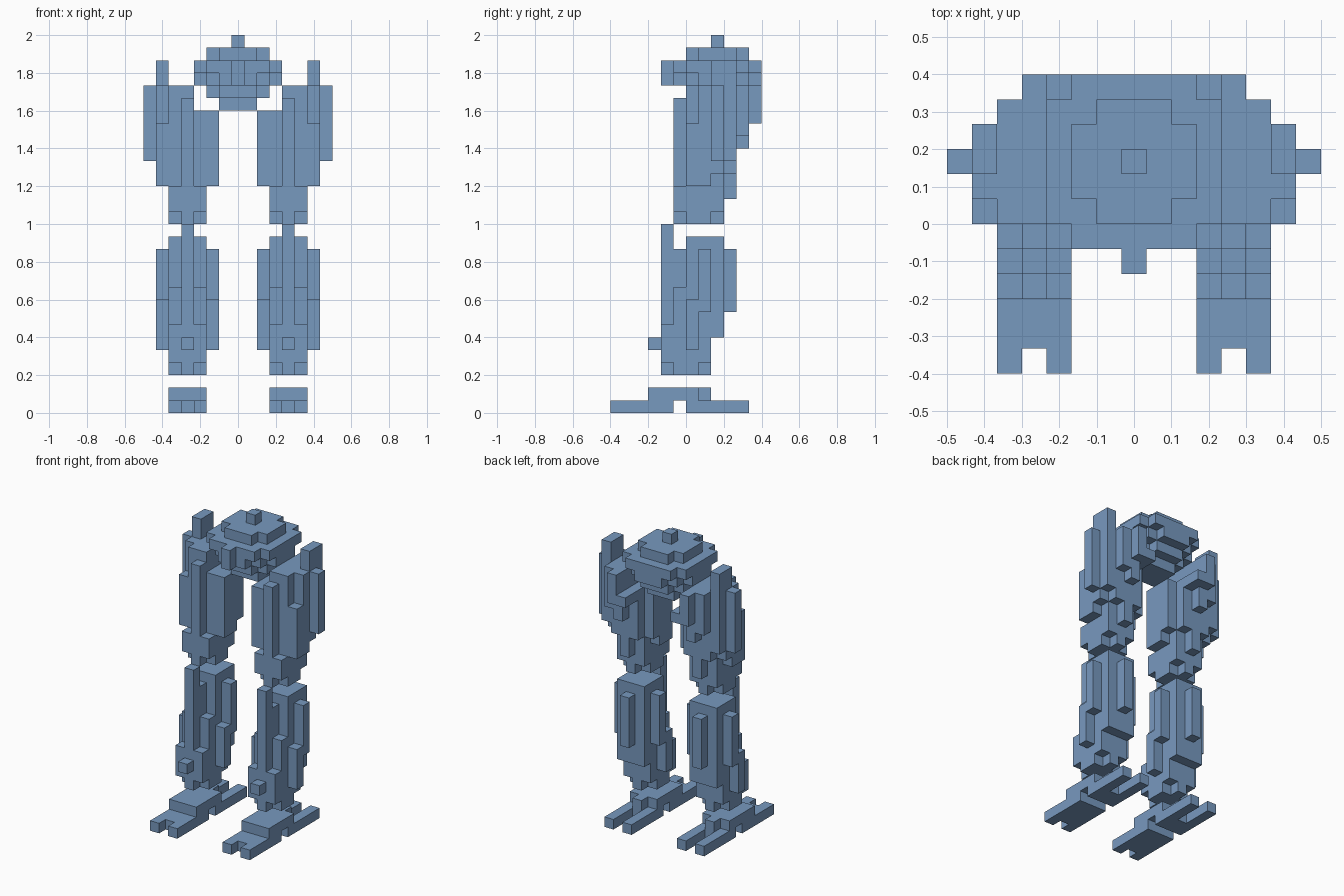
import bpy, bmesh, math
from mathutils import Vector

cube = bpy.data.objects.get("Cube")
if cube:
    bpy.data.objects.remove(cube, do_unlink=True)

U = 2 / 30  # one block

mat = bpy.data.materials.new("steel_blue")
mat.use_nodes = True
colour = (0.187, 0.319, 0.521, 1)
mat.diffuse_color = colour
mat.node_tree.nodes["Principled BSDF"].inputs["Base Color"].default_value = colour

DIRS = [Vector(d) for d in ((1, 0, 0), (-1, 0, 0), (0, 1, 0), (0, -1, 0), (0, 0, 1), (0, 0, -1))]


def blocks(name, boxes, mirror=False):
    """Union of block-aligned boxes (x0, x1, y0, y1, z0, z1), keeping only the outer skin."""
    cells = set()
    for x0, x1, y0, y1, z0, z1 in boxes:
        for i in range(round(x1 - x0)):
            for y in range(y0, y1):
                for z in range(z0, z1):
                    cells.add((x0 + i + 0.5, y + 0.5, z + 0.5))
    bm = bmesh.new()
    for c in cells:
        for d in DIRS:
            if tuple(Vector(c) + d) in cells:
                continue
            a = Vector((d.y, d.z, d.x))
            b = d.cross(a)
            mid = Vector(c) + d / 2
            corners = [mid + (a * s + b * t) / 2 for s, t in ((-1, -1), (1, -1), (1, 1), (-1, 1))]
            bm.faces.new([bm.verts.new(p * U) for p in corners])
    bmesh.ops.remove_doubles(bm, verts=bm.verts, dist=0.001)
    bmesh.ops.dissolve_limit(bm, angle_limit=0.01, verts=bm.verts, edges=bm.edges)
    bmesh.ops.recalc_face_normals(bm, faces=bm.faces)
    for side in (("left", 1), ("right", -1)) if mirror else (("", 1),):
        part = bm.copy()
        if side[1] < 0:
            bmesh.ops.scale(part, vec=(-1, 1, 1), verts=part.verts)
            bmesh.ops.reverse_faces(part, faces=part.faces)
        full = f"{side[0]}_{name}" if mirror else name
        me = bpy.data.meshes.new(full)
        part.to_mesh(me)
        part.free()
        me.materials.append(mat)
        bpy.context.collection.objects.link(bpy.data.objects.new(full, me))
    bm.free()


def disc(half_widths, y0, z0, z1):
    """Rounded layer given as half widths of successive rows along y."""
    return [(-w, w, y0 + i, y0 + i + 1, z0, z1) for i, w in enumerate(half_widths)]


# Pelvis: stacked rounded layers, with a nose block and a top peg
blocks("pelvis",
       disc([1.5] * 3, 1, 24, 25)
       + disc([1.5, 2.5, 2.5, 2.5, 1.5], 0, 25, 26)
       + disc([1.5, 2.5, 3.5, 3.5, 3.5, 2.5, 1.5], -1, 26, 27)
       + disc([2.5, 3.5, 3.5, 3.5, 3.5, 3.5, 2.5], -1, 27, 28)
       + disc([1.5, 2.5, 2.5, 2.5, 1.5], 0, 28, 29)
       + [(-0.5, 0.5, -2, -1, 26, 28), (-0.5, 0.5, 2, 3, 29, 30)])

# Thigh: core, knee end, front bar, side plates, hip spike and rear block
blocks("thigh", [
    (2.5, 5.5, 0, 2, 15, 16), (3.5, 4.5, -1, 3, 15, 16),
    (2.5, 5.5, -1, 3, 16, 18),
    (2.5, 5.5, 0, 3, 18, 24), (3.5, 5.5, 0, 4, 24, 26),
    (3.5, 4.5, -1, 0, 18, 25),
    (3.5, 4.5, 3, 4, 17, 19), (2.5, 5.5, 3, 4, 19, 24),
    (3.5, 4.5, 4, 5, 21, 22), (3.5, 5.5, 4, 5, 22, 26),
    (2.5, 3.5, 4, 6, 23, 24), (3.5, 4.5, 5, 6, 23, 26),
    (1.5, 2.5, 0, 2, 18, 24), (1.5, 2.5, 2, 3, 19, 24),
    (5.5, 6.5, 0, 2, 18, 19), (5.5, 6.5, 0, 1, 19, 23),
    (5.5, 6.5, 1, 3, 19, 26), (5.5, 6.5, 3, 4, 20, 26),
    (5.5, 6.5, 2, 4, 26, 28),
    (6.5, 7.5, 2, 3, 20, 26),
], mirror=True)

# Shin: stepped front, knee strip, calf bar, staggered side fins and a knob
blocks("shin", [
    (2.5, 5.5, -1, 1, 3, 4), (3.5, 4.5, -2, 2, 3, 4),
    (2.5, 5.5, -2, 2, 4, 6), (2.5, 5.5, -2, 3, 6, 7),
    (2.5, 5.5, -1, 3, 7, 10), (2.5, 5.5, 0, 3, 10, 14),
    (3.5, 4.5, -1, 0, 10, 13), (3.5, 4.5, -2, -1, 7, 15),
    (3.5, 4.5, 3, 4, 8, 13),
    (3.5, 4.5, -3, -2, 5, 6),
] + [fin for x in (1.5, 5.5) for fin in
     ((x, x + 1, 0, 1, 5, 9), (x, x + 1, 1, 2, 8, 13))], mirror=True)

# Foot: forked toes, raised instep and two heel prongs
blocks("foot", [
    (2.5, 5.5, -5, -1, 0, 1),
    (2.5, 5.5, -3, 1, 1, 2), (3.5, 4.5, 1, 2, 1, 2),
] + [prong for x in (2.5, 4.5) for prong in
     ((x, x + 1, -6, -5, 0, 1), (x, x + 1, 0, 5, 0, 1))]
    + [(3.5, 4.5, 0, 2, 0, 1)], mirror=True)
